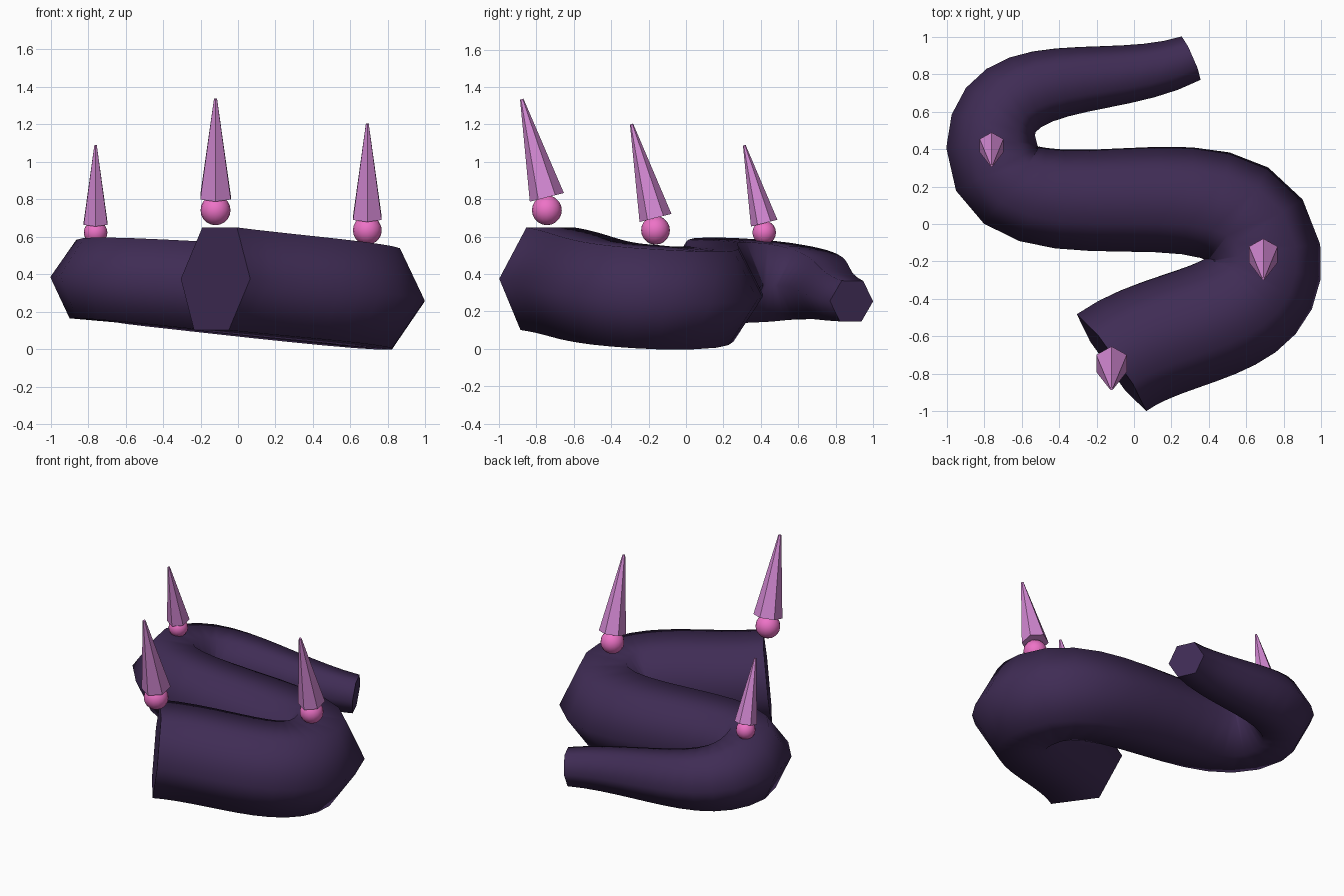
import bpy

if "Cube" in bpy.data.objects:
    bpy.data.objects.remove(bpy.data.objects["Cube"])


def material(name, rgb):
    m = bpy.data.materials.new(name)
    m.diffuse_color = (*rgb, 1)
    m.use_nodes = True
    m.node_tree.nodes["Principled BSDF"].inputs["Base Color"].default_value = m.diffuse_color
    return m


DARK = material("dark_purple", (0.05, 0.025, 0.09))
PINK = material("hot_pink", (0.85, 0.17, 0.57))
LILAC = material("lilac", (0.66, 0.25, 0.66))

# Tapering S-shaped body: centre point and radius at each bend
PATH = [((-0.12, -0.74, 0.375), 0.318),
        ((0.69, -0.16, 0.277), 0.309),
        ((-0.76, 0.42, 0.363), 0.243),
        ((0.305, 0.885, 0.255), 0.126)]
curve = bpy.data.curves.new("winding_body", 'CURVE')
curve.dimensions = '3D'
curve.bevel_depth = 1.0
curve.bevel_resolution = 1          # six-sided section
curve.resolution_u = 12
curve.use_fill_caps = True
spline = curve.splines.new('BEZIER')
spline.bezier_points.add(len(PATH) - 1)
for p, (co, radius) in zip(spline.bezier_points, PATH):
    p.co = co
    p.radius = radius
for p in spline.bezier_points:
    p.handle_left_type = p.handle_right_type = 'AUTO'
body = bpy.data.objects.new("winding_body", curve)
bpy.context.collection.objects.link(body)
curve.materials.append(DARK)
bpy.context.view_layer.objects.active = body
body.select_set(True)
bpy.ops.object.convert(target='MESH')
bpy.ops.object.shade_smooth_by_angle(angle=1.2)


# Bead with a forward-leaning spike on top
def bead_and_spike(x, y, bead_z, bead_r, base_z, base_r, length):
    bpy.ops.mesh.primitive_uv_sphere_add(segments=16, ring_count=10, radius=bead_r,
                                         location=(x, y, bead_z))
    bead = bpy.context.object
    bead.name = "bead"
    bead.data.materials.append(PINK)
    bpy.ops.object.shade_smooth()
    bpy.ops.mesh.primitive_cone_add(vertices=6, radius1=base_r, radius2=base_r * 0.1,
                                    depth=length, rotation=(0.25, 0, 0))
    spike = bpy.context.object
    spike.name = "spike"
    for v in spike.data.vertices:
        v.co.z += length / 2
    spike.location = (x, y, base_z)
    spike.data.materials.append(LILAC)


bead_and_spike(-0.12, -0.744, 0.741, 0.08, 0.81, 0.094, 0.542)
bead_and_spike(0.69, -0.163, 0.634, 0.077, 0.70, 0.088, 0.518)
bead_and_spike(-0.76, 0.418, 0.622, 0.063, 0.672, 0.073, 0.43)
